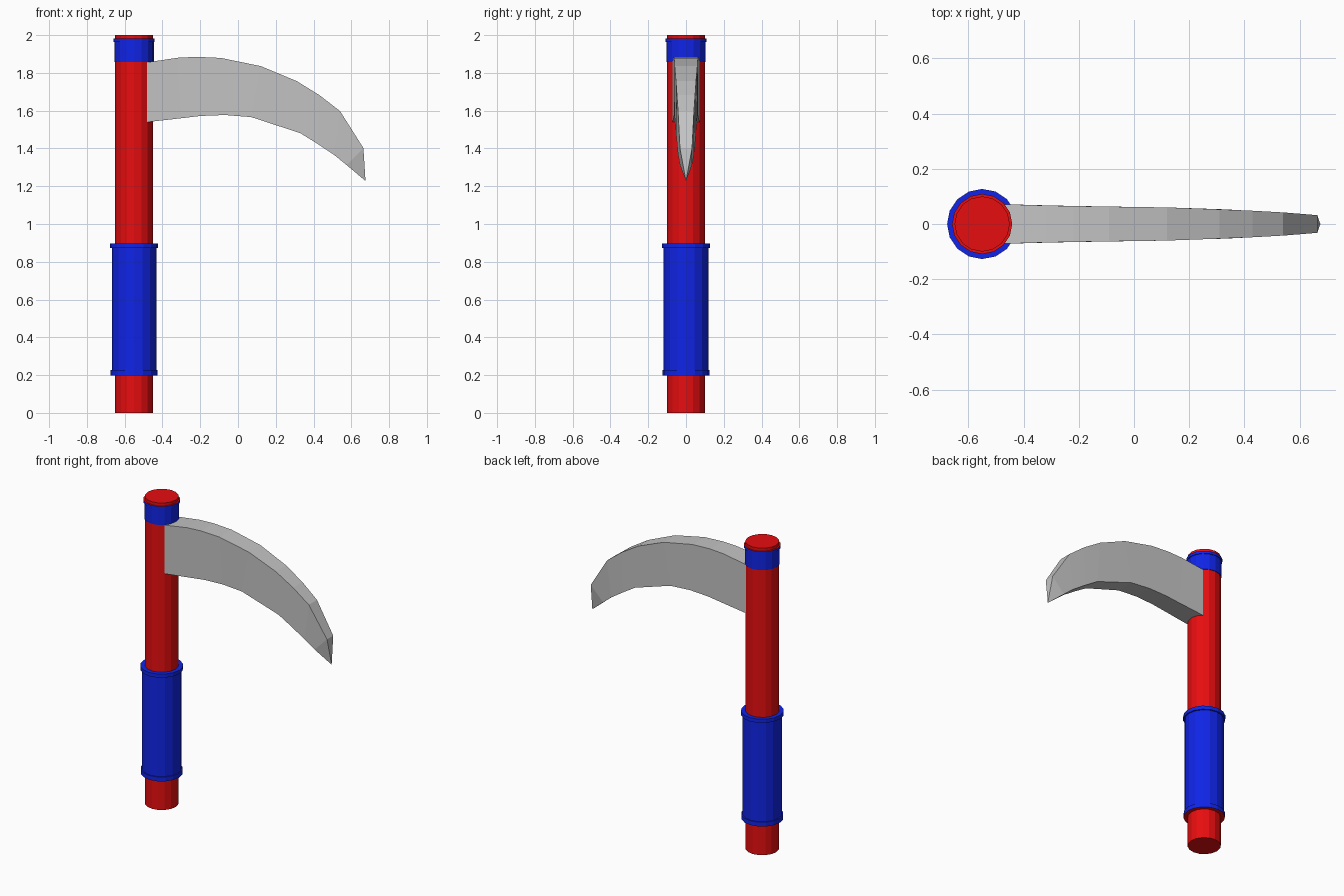
import bpy, bmesh, math

cube = bpy.data.objects.get("Cube")
if cube:
    bpy.data.objects.remove(cube, do_unlink=True)

AXIS_X = -0.55
SIDES = 16


def material(name, rgb):
    m = bpy.data.materials.new(name)
    m.use_nodes = True
    color = (*rgb, 1)
    m.diffuse_color = color
    m.node_tree.nodes["Principled BSDF"].inputs["Base Color"].default_value = color
    return m


RED = material("red", (0.8, 0.004, 0.005))
BLUE = material("blue", (0.005, 0.018, 0.8))
STEEL = material("steel grey", (0.55, 0.55, 0.55))


def finish(name, bm, mats):
    bmesh.ops.recalc_face_normals(bm, faces=bm.faces[:])
    mesh = bpy.data.meshes.new(name)
    bm.to_mesh(mesh)
    bm.free()
    for m in mats:
        mesh.materials.append(m)
    obj = bpy.data.objects.new(name, mesh)
    bpy.context.collection.objects.link(obj)
    return obj


def bridge(bm, rings):
    """Skin consecutive closed rings; returns one list of faces per band."""
    bands = []
    for a, b in zip(rings, rings[1:]):
        n = len(a)
        bands.append([bm.faces.new((a[i], a[(i + 1) % n], b[(i + 1) % n], b[i]))
                      for i in range(n)])
    return bands


def lathe(name, profile, mats, red_band=None):
    """Turn a (radius, height) profile about the shaft axis and cap the ends."""
    bm = bmesh.new()
    turns = [2 * math.pi * i / SIDES for i in range(SIDES)]
    rings = [[bm.verts.new((AXIS_X + r * math.cos(t), r * math.sin(t), z))
              for t in turns] for r, z in profile]
    bands = bridge(bm, rings)
    bm.faces.new(rings[0])
    bm.faces.new(rings[-1])
    if red_band is not None:
        for f in bands[red_band]:
            f.material_index = 1
    return finish(name, bm, mats)


# Shaft, grip with two raised rims, and collar near the top
lathe("shaft", [(0.1, 0), (0.1, 2)], [RED])
lathe("grip", [(0.099, 0.198), (0.125, 0.198), (0.125, 0.226), (0.118, 0.226),
               (0.118, 0.874), (0.127, 0.874), (0.127, 0.898), (0.099, 0.898)],
      [BLUE, RED], red_band=0)
lathe("collar", [(0.099, 1.858), (0.104, 1.858), (0.104, 1.964), (0.109, 1.964),
                 (0.109, 1.981), (0.099, 1.981)],
      [BLUE, RED], red_band=4)

# Curved blade: (spine x, spine z, edge x, edge z, half thickness)
STATIONS = [
    (-0.52, 1.85, -0.52, 1.535, 0.073),
    (-0.32, 1.88, -0.30, 1.56, 0.067),
    (-0.22, 1.885, -0.20, 1.572, 0.065),
    (-0.09, 1.879, -0.07, 1.577, 0.063),
    (0.12, 1.836, 0.07, 1.566, 0.06),
    (0.31, 1.757, 0.33, 1.481, 0.053),
    (0.43, 1.683, 0.42, 1.425, 0.048),
    (0.54, 1.598, 0.51, 1.365, 0.042),
    (0.664, 1.402, 0.575, 1.312, 0.032),
]
bm = bmesh.new()
rings = [[bm.verts.new(p) for p in ((sx, -h, sz), (sx, h, sz), (ex, h, ez), (ex, -h, ez))]
         for sx, sz, ex, ez, h in STATIONS]
bridge(bm, rings)
bm.faces.new(rings[0])
# Pointed tip closing the last section
tip = bm.verts.new((0.675, 0, 1.228))
last = rings[-1]
for i in range(4):
    bm.faces.new((last[i], last[(i + 1) % 4], tip))
finish("blade", bm, [STEEL])
